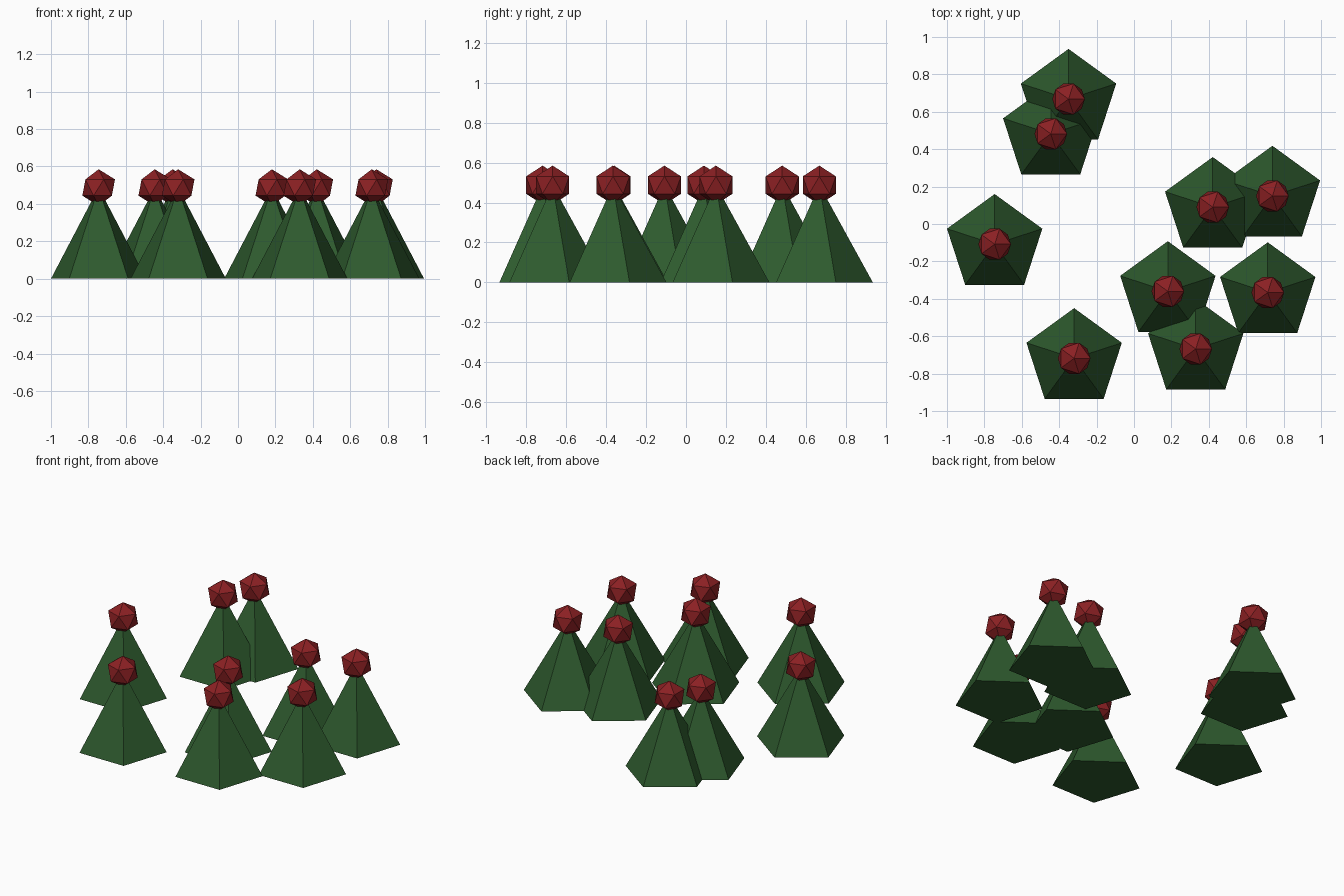
import bpy

if "Cube" in bpy.data.objects:
    bpy.data.objects.remove(bpy.data.objects["Cube"])

HEIGHT = 0.4875        # cone height, also the ball centre
CONE_RADIUS = 0.268
BALL_RADIUS = 0.0975

# Ground position of each plant
POSITIONS = [
    (-0.745, -0.108), (-0.35, 0.668), (-0.445, 0.482),
    (0.421, 0.09), (0.74, 0.15), (0.181, -0.36),
    (0.715, -0.366), (0.33, -0.668), (-0.32, -0.718),
]


def make_material(name, color):
    mat = bpy.data.materials.new(name)
    mat.diffuse_color = (*color, 1.0)
    mat.use_nodes = True
    mat.node_tree.nodes["Principled BSDF"].inputs["Base Color"].default_value = mat.diffuse_color
    return mat


def finish(name, mat):
    obj = bpy.context.object
    obj.name = name
    obj.data.materials.append(mat)
    bpy.ops.object.shade_flat()


green = make_material("leaf green", (0.027, 0.102, 0.027))
red = make_material("berry red", (0.258, 0.0144, 0.0168))

for i, (x, y) in enumerate(POSITIONS, 1):
    # Five-sided foliage cone with one corner pointing to the back
    bpy.ops.mesh.primitive_cone_add(vertices=5, radius1=CONE_RADIUS, radius2=0,
                                    depth=HEIGHT, location=(x, y, HEIGHT / 2))
    finish(f"foliage_cone_{i}", green)
    # Faceted ball centred on the tip
    bpy.ops.mesh.primitive_ico_sphere_add(subdivisions=1, radius=BALL_RADIUS,
                                          location=(x, y, HEIGHT))
    finish(f"berry_{i}", red)
